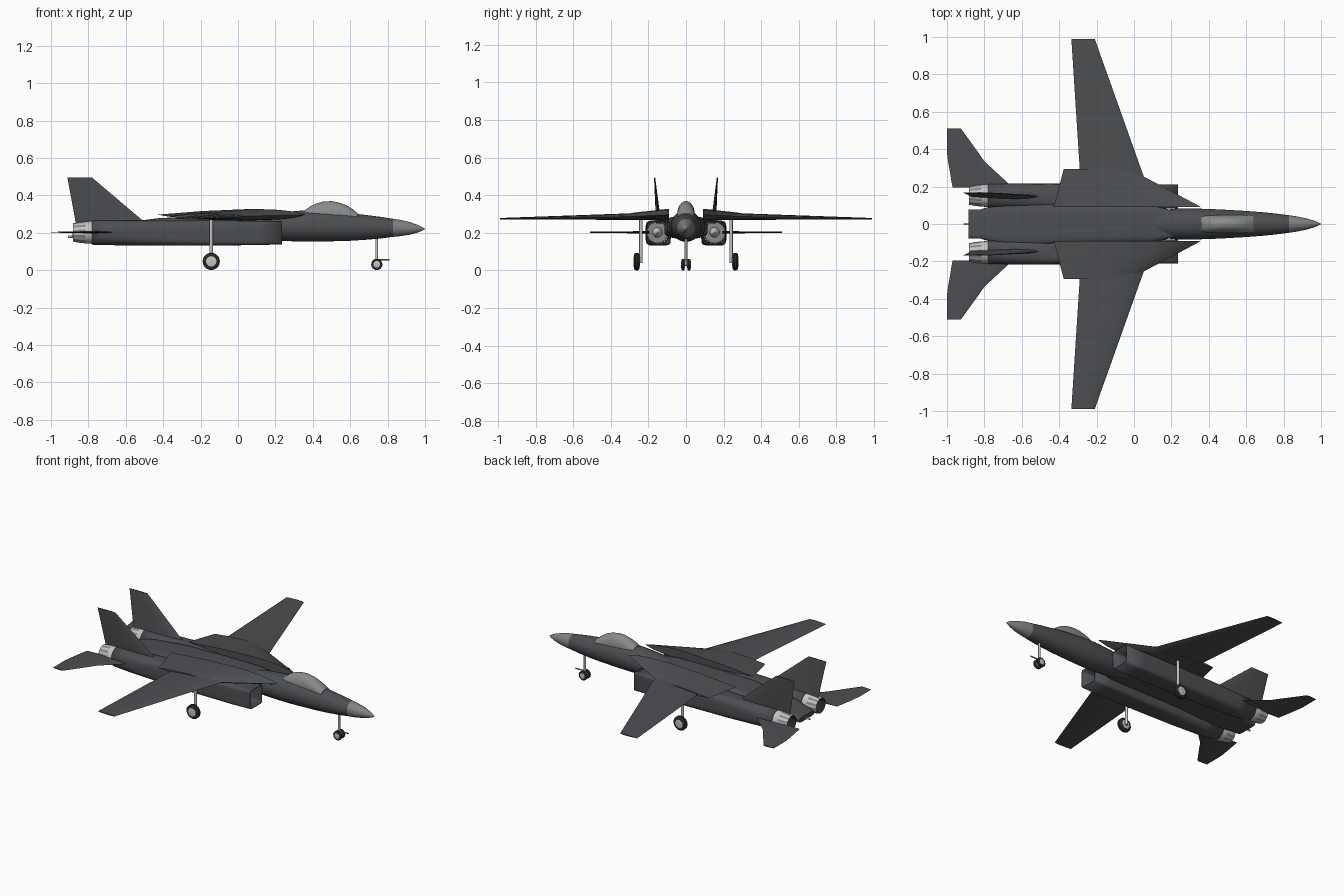
import bpy, bmesh, math
from mathutils import Vector

if "Cube" in bpy.data.objects:
    bpy.data.objects.remove(bpy.data.objects["Cube"])

def material(name, *rgb):
    m = bpy.data.materials.new(name)
    m.diffuse_color = (*rgb, 1)
    m.use_nodes = True
    m.node_tree.nodes["Principled BSDF"].inputs["Base Color"].default_value = m.diffuse_color
    return m

BODY = material("dark slate paint", 0.072, 0.077, 0.083)
RADOME = material("radome grey", 0.22, 0.22, 0.22)
GLASS = material("canopy grey", 0.25, 0.26, 0.26)
LIGHT = material("light metal", 0.55, 0.55, 0.55)
MID = material("mid metal", 0.25, 0.25, 0.25)
TYRE = material("tyre black", 0.02, 0.02, 0.02)

def loft(name, rings, mats, caps=True, rule=None, angle=32):
    """Skin a list of equal-length rings."""
    bm = bmesh.new()
    vs = [[bm.verts.new(p) for p in r] for r in rings]
    n = len(rings[0])
    for i in range(len(vs) - 1):
        for j in range(n):
            k = (j + 1) % n
            f = bm.faces.new((vs[i][j], vs[i][k], vs[i + 1][k], vs[i + 1][j]))
            if rule:
                f.material_index = rule(i, j)
    if caps:
        bm.faces.new(vs[0])
        bm.faces.new(vs[-1])
    bmesh.ops.recalc_face_normals(bm, faces=bm.faces[:])
    for f in bm.faces:
        f.smooth = True
    for e in bm.edges:
        if len(e.link_faces) == 2 and e.calc_face_angle(0) > math.radians(angle):
            e.smooth = False
    me = bpy.data.meshes.new(name)
    bm.to_mesh(me)
    bm.free()
    for m in mats:
        me.materials.append(m)
    ob = bpy.data.objects.new(name, me)
    bpy.context.collection.objects.link(ob)
    return ob

def section(x, cy, w, z0, z1, power=2.0, n=32):
    """Superellipse cross-section facing along x."""
    pts = []
    for i in range(n):
        a = 2 * math.pi * (i + 0.5) / n
        c, s = math.cos(a), math.sin(a)
        y = math.copysign(abs(c) ** (2 / power), c) * w
        z = math.copysign(abs(s) ** (2 / power), s) * (z1 - z0) / 2
        pts.append((x, cy + y, (z0 + z1) / 2 + z))
    return pts

def lathe(name, profile, centre, axis, mats, caps=True, rule=None, n=24):
    """Revolve (position, radius) pairs about the x or y axis."""
    rings = []
    for d, r in profile:
        ring = []
        for i in range(n):
            a = 2 * math.pi * i / n
            u, v = r * math.cos(a), r * math.sin(a)
            ring.append(Vector(centre) + Vector((d, u, v) if axis == "x" else (u, d, v)))
        rings.append(ring)
    return loft(name, rings, mats, caps, rule)

def rod(name, p, q, r, mat, n=12):
    p, q = Vector(p), Vector(q)
    rot = (q - p).to_track_quat("Z", "Y")
    ring = [rot @ Vector((r * math.cos(2 * math.pi * i / n), r * math.sin(2 * math.pi * i / n), 0))
            for i in range(n)]
    return loft(name, [[p + v for v in ring], [q + v for v in ring]], [mat], angle=40)

def foil(name, secs, upright=False):
    """Lens-section surface; each section is (leading x, trailing x, y, z, half thickness)."""
    shape = [(0, 0), (.07, .5), (.18, .83), (.35, 1), (.7, .62), (1, 0),
             (.7, -.62), (.35, -1), (.18, -.83), (.07, -.5)]
    rings = []
    for le, te, y, z, h in secs:
        rings.append([(le + (te - le) * t, y + (k * h if upright else 0), z + (0 if upright else k * h))
                      for t, k in shape])
    return loft(name, rings, [BODY])

def wheel(name, centre, r, w):
    lathe(name + "_tyre", [(-w, .75 * r), (-.85 * w, .9 * r), (-.5 * w, r), (.5 * w, r),
                           (.85 * w, .9 * r), (w, .75 * r)], centre, "y", [TYRE])
    lathe(name + "_hub", [(-w - .002, .5 * r), (-w - .001, .6 * r), (w + .001, .6 * r),
                          (w + .002, .5 * r)], centre, "y", [LIGHT])

# nose cone and forward fuselage: x, half width, bottom, top
nose = [(1.0, .001, .219, .221), (.985, .009, .211, .231), (.96, .019, .201, .243),
        (.92, .031, .190, .257), (.87, .041, .182, .269), (.83, .047, .178, .275)]
front = [nose[-1], (.76, .056, .169, .286), (.68, .064, .162, .296), (.6, .070, .157, .305),
         (.5, .076, .154, .315), (.4, .081, .152, .320), (.32, .083, .153, .318),
         (.22, .082, .157, .308), (.14, .074, .165, .294), (.06, .055, .18, .275)]
loft("nose_cone", [section(x, 0, w, a, b) for x, w, a, b in nose], [RADOME])
loft("forward_fuselage", [section(x, 0, w, a, b) for x, w, a, b in front], [BODY])

# bubble canopy: x, half width, base, top
bubble = [(.36, .040, .302, .322), (.385, .045, .300, .341), (.42, .047, .299, .357),
          (.46, .047, .298, .368), (.50, .047, .297, .369), (.54, .047, .295, .362),
          (.58, .047, .292, .347), (.615, .046, .288, .325), (.64, .042, .285, .304)]
rings = []
for x, w, b, t in bubble:
    rings.append([(x, w * math.cos(math.pi * i / 16), b + (t - b) * math.sin(math.pi * i / 16))
                  for i in range(17)])
loft("canopy", rings, [GLASS])

# centre body running back to the flat tail between the engines
mid = [(.22, .07, .19, .285), (.1, .098, .185, .287), (-.2, .1, .185, .287), (-.42, .105, .185, .279),
       (-.55, .115, .18, .262), (-.68, .11, .175, .25), (-.8, .085, .17, .228), (-.82, .078, .17, .225),
       (-.885, .077, .172, .205)]
loft("centre_body", [section(x, 0, w, a, b, 5) for x, w, a, b in mid], [BODY])
rod("tail_probe", (-.87, 0, .18), (-.91, 0, .178), .006, LIGHT)

for s, side in ((1, "left"), (-1, "right")):
    # hollow engine nacelle, boxy at the intake and round at the back
    tube = [(.235, .146, .064, .138, .262, 9), (.1, .147, .066, .134, .264, 7),
            (-.15, .148, .067, .132, .266, 5), (-.45, .149, .067, .132, .267, 3.6),
            (-.65, .15, .066, .133, .267, 2.5), (-.78, .15, .064, .136, .266, 2)]
    nac = loft(side + "_nacelle", [section(x, s * y, w, a, b, p, 40) for x, y, w, a, b, p in tube],
               [BODY], caps=False)
    wall = nac.modifiers.new("wall", "SOLIDIFY")
    wall.thickness = .005
    wall.offset = -1

    # exhaust nozzle with alternating petals, and the engine face inside
    c = (0, s * .152, .202)
    lathe(side + "_nozzle", [(-.76, .058), (-.78, .061), (-.815, .059), (-.85, .055), (-.882, .049),
                             (-.882, .045), (-.82, .052), (-.76, .054)], c, "x", [LIGHT, MID, TYRE],
          caps=False, rule=lambda i, j: 2 if i > 4 else (0 if i < 2 else j % 2))
    lathe(side + "_engine_face", [(-.74, .056), (-.75, .056)], c, "x", [MID])
    lathe(side + "_engine_hub", [(-.69, .003), (-.71, .018), (-.735, .026), (-.755, .026),
                                 (-.79, .014), (-.81, .002)], c, "x", [LIGHT])

    # fixed wing root, standing proud of the centre body
    foil(side + "_wing_glove", [(.36, -.43, s * .09, .297, .031), (.05, -.386, s * .255, .289, .021),
                                (-.02, -.375, s * .295, .287, .018)])
    # swinging wing panel
    foil(side + "_wing", [(.075, -.285, s * .2, .288, .019), (.05, -.288, s * .26, .287, .018),
                          (-.21, -.335, s * .99, .275, .004)])
    # horizontal tail
    foil(side + "_tailplane", [(-.65, -.97, s * .195, .203, .006), (-.672, -.974, s * .217, .203, .006),
                               (-.8, -.994, s * .335, .203, .005), (-.831, -1.0, s * .38, .203, .004),
                               (-.925, -1.0, s * .51, .203, .003)])
    # canted fin
    foil(side + "_fin", [(-.49, -.867, s * .145, .25, .014), (-.51, -.87, s * .147, .266, .013),
                         (-.78, -.912, s * .167, .495, .003)], upright=True)

    # main landing gear
    rod(side + "_main_strut", (-.143, s * .24, .04), (-.143, s * .24, .285), .009, LIGHT)
    rod(side + "_main_axle", (-.143, s * .235, .047), (-.143, s * .265, .047), .008, LIGHT)
    wheel(side + "_main_wheel", (-.143, s * .262, .047), .046, .015)
    # nose wheel pair
    wheel(side + "_nose_wheel", (.742, s * .016, .031), .03, .009)

# nose landing gear with tow bar
rod("nose_strut", (.742, 0, .028), (.742, 0, .18), .007, LIGHT)
rod("nose_axle", (.742, -.02, .031), (.742, .02, .031), .006, LIGHT)
rod("tow_bar", (.735, 0, .056), (.81, 0, .056), .004, MID)
